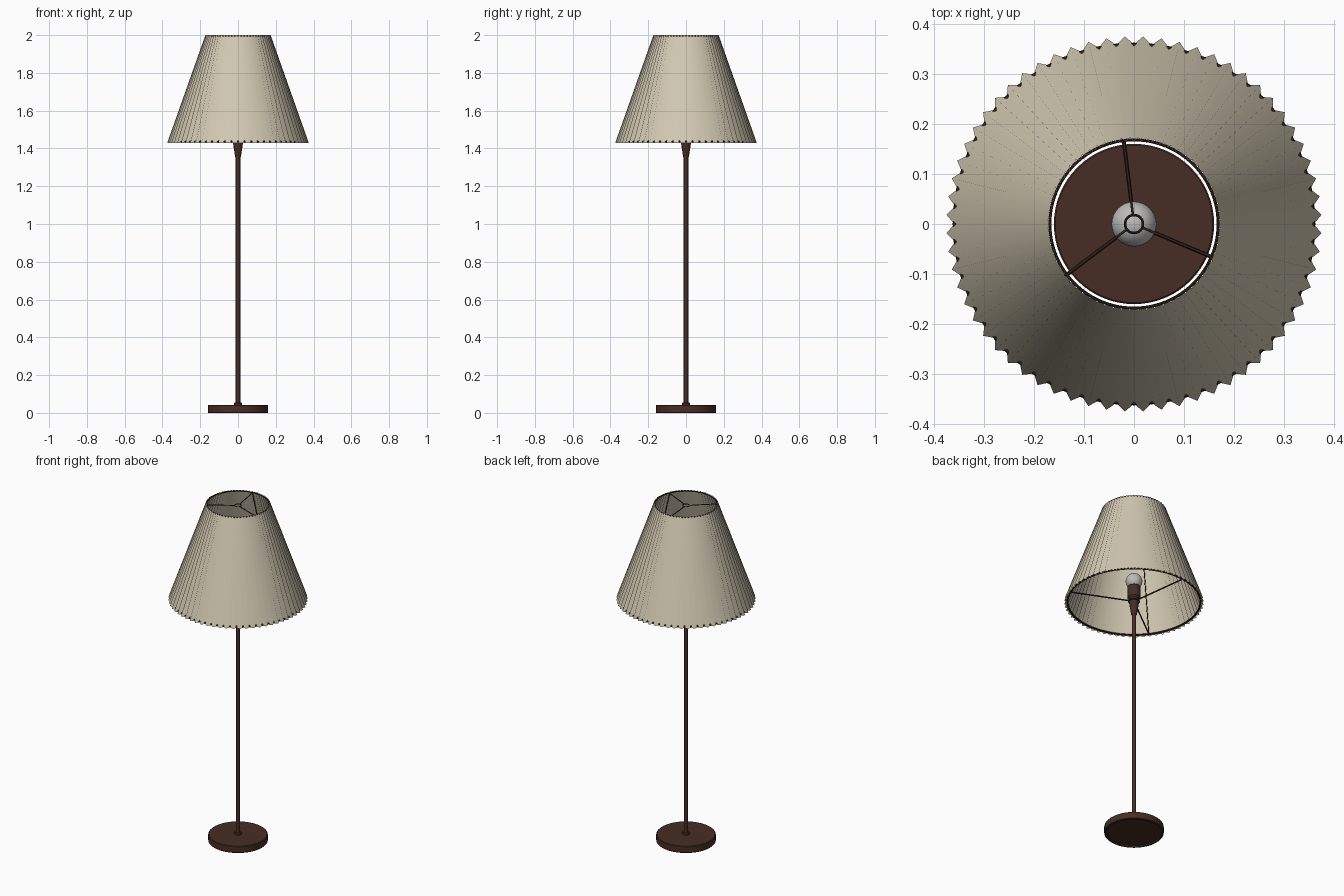
import bpy, bmesh, math
from mathutils import Vector

cube = bpy.data.objects.get("Cube")
if cube:
    bpy.data.objects.remove(cube, do_unlink=True)


def material(name, rgb, rough=0.6):
    m = bpy.data.materials.new(name)
    m.use_nodes = True
    m.diffuse_color = (*rgb, 1)
    bsdf = m.node_tree.nodes["Principled BSDF"]
    bsdf.inputs["Base Color"].default_value = (*rgb, 1)
    bsdf.inputs["Roughness"].default_value = rough
    return m


CREAM = material("cream fabric", (0.64, 0.58, 0.44), 0.9)
BROWN = material("dark brown metal", (0.062, 0.027, 0.017))
WIRE = material("darker brown wire", (0.035, 0.018, 0.012))
GLASS = material("grey glass", (0.5, 0.5, 0.5), 0.3)


def finish(name, bm, mat, angle=35):
    bmesh.ops.recalc_face_normals(bm, faces=bm.faces)
    mesh = bpy.data.meshes.new(name)
    bm.to_mesh(mesh)
    bm.free()
    mesh.materials.append(mat)
    obj = bpy.data.objects.new(name, mesh)
    bpy.context.collection.objects.link(obj)
    bpy.ops.object.select_all(action='DESELECT')
    bpy.context.view_layer.objects.active = obj
    obj.select_set(True)
    bpy.ops.object.shade_smooth_by_angle(angle=math.radians(angle))
    return obj


def lathe(name, profile, mat, steps=48):
    """Spin (radius, height) points about the vertical axis."""
    bm = bmesh.new()
    verts = [bm.verts.new((r, 0, z)) for r, z in profile]
    edges = [bm.edges.new(pair) for pair in zip(verts, verts[1:])]
    bmesh.ops.spin(bm, geom=verts + edges, cent=(0, 0, 0), axis=(0, 0, 1),
                   angle=math.tau, steps=steps)
    bmesh.ops.remove_doubles(bm, verts=bm.verts, dist=1e-5)
    return finish(name, bm, mat)


def wire_ring(name, radius, z, thick):
    circle = [math.tau * i / 8 for i in range(9)]
    profile = [(radius + thick * math.cos(a), z + thick * math.sin(a)) for a in circle]
    return lathe(name, profile, WIRE, 96 if radius > 0.1 else 32)


def rod(name, start, end, thick):
    start, end = Vector(start), Vector(end)
    d = end - start
    bm = bmesh.new()
    bmesh.ops.create_cone(bm, cap_ends=True, segments=8, radius1=thick,
                          radius2=thick, depth=d.length)
    bm.transform(d.to_track_quat('Z', 'Y').to_matrix().to_4x4())
    bmesh.ops.translate(bm, verts=bm.verts, vec=(start + end) / 2)
    return finish(name, bm, WIRE, 50)


def polar(r, angle, z):
    return (r * math.cos(angle), r * math.sin(angle), z)


# Base disc with a shallow recess underneath
lathe("base", [(0, 0.006), (0.145, 0.006), (0.147, 0), (0.157, 0), (0.16, 0.003),
               (0.16, 0.038), (0.157, 0.041), (0, 0.041)], BROWN, 64)
lathe("base_collar", [(0.021, 0.04), (0.021, 0.05), (0.018, 0.054), (0.011, 0.054)], BROWN, 32)

# Pole and lamp holder
lathe("pole", [(0.012, 0.04), (0.012, 1.37)], BROWN, 24)
lathe("lamp_holder", [(0, 1.355), (0.015, 1.355), (0.026, 1.425), (0.027, 1.45),
                      (0.035, 1.46), (0.035, 1.525), (0.031, 1.53), (0, 1.53)], BROWN, 32)

# Bulb: a globe with a short neck
globe = [(0.045 * math.cos(a), 1.562 + 0.045 * math.sin(a))
         for a in (math.radians(-50 + 10 * i) for i in range(14))]
lathe("bulb", [(0.024, 1.505)] + globe + [(0, 1.607)], GLASS, 32)

# Pleated shade: folds alternate between ridge and valley
PLEATS = 64
LOW, HIGH = 1.43, 2.0
bm = bmesh.new()
rings = []
for z, ridge, valley in ((LOW, 0.375, 0.359), (HIGH, 0.173, 0.1655)):
    rings.append([bm.verts.new(polar(ridge if i % 2 else valley, math.pi * i / PLEATS, z))
                  for i in range(2 * PLEATS)])
low, high = rings
for i in range(2 * PLEATS):
    j = (i + 1) % (2 * PLEATS)
    bm.faces.new((low[i], low[j], high[j], high[i]))
finish("pleated_shade", bm, CREAM, 180)

# Wire frame inside the shade
wire_ring("shade_bottom_ring", 0.357, LOW + 0.006, 0.005)
wire_ring("shade_top_ring", 0.168, HIGH - 0.005, 0.003)
wire_ring("shade_bottom_hub", 0.029, LOW + 0.008, 0.004)
wire_ring("shade_top_hub", 0.018, HIGH - 0.012, 0.0025)
for n in range(3):
    a = math.radians(97 + 120 * n)
    rod(f"bottom_spoke_{n + 1}", polar(0.028, a, LOW + 0.008), polar(0.356, a, LOW + 0.006), 0.004)
    rod(f"top_spoke_{n + 1}", polar(0.018, a, HIGH - 0.012), polar(0.167, a, HIGH - 0.006), 0.0025)
    rod(f"shade_strut_{n + 1}", polar(0.354, a, LOW + 0.006), polar(0.165, a, HIGH - 0.006), 0.0025)
